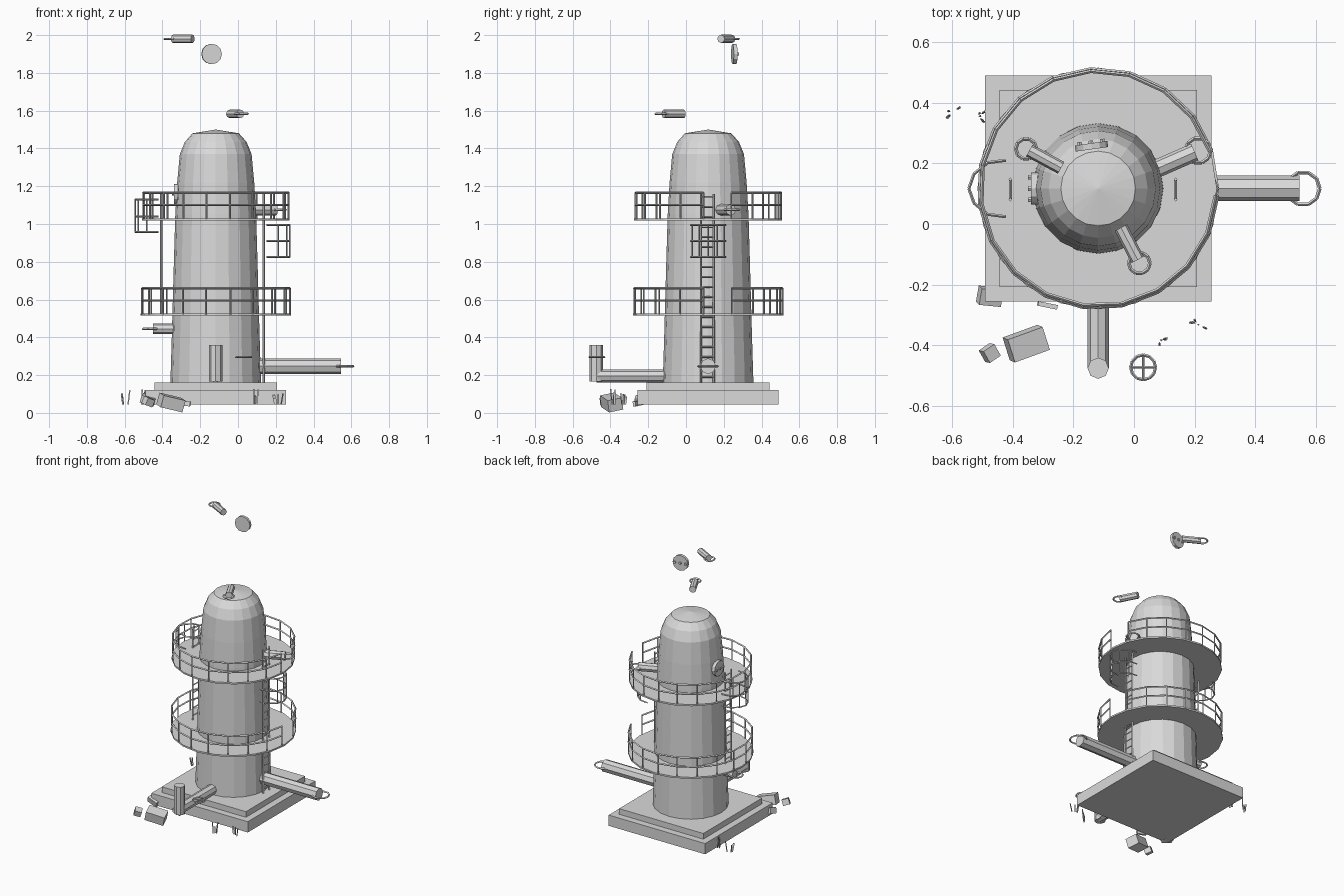
import bpy, bmesh, math, random
from mathutils import Vector, Matrix

random.seed(4)
if "Cube" in bpy.data.objects:
    bpy.data.objects.remove(bpy.data.objects["Cube"])

GREY = (0.7, 0.7, 0.7, 1)
grey = bpy.data.materials.new("light_grey")
grey.use_nodes = True
grey.diffuse_color = GREY
grey.node_tree.nodes["Principled BSDF"].inputs["Base Color"].default_value = GREY

C = Vector((-0.118, 0.117, 0))  # tower axis


def finish(bm, name):
    bmesh.ops.recalc_face_normals(bm, faces=bm.faces)
    mesh = bpy.data.meshes.new(name)
    bm.to_mesh(mesh)
    bm.free()
    mesh.materials.append(grey)
    obj = bpy.data.objects.new(name, mesh)
    bpy.context.collection.objects.link(obj)
    return obj


def add_box(bm, center, size, rot=(0, 0, 0)):
    m = Matrix.LocRotScale(Vector(center), Matrix.Rotation(rot[2], 3, 'Z')
                           @ Matrix.Rotation(rot[1], 3, 'Y')
                           @ Matrix.Rotation(rot[0], 3, 'X'), Vector(size))
    bmesh.ops.create_cube(bm, size=1, matrix=m)


def add_rod(bm, a, b, r, sides=6):
    a, b = Vector(a), Vector(b)
    d = b - a
    m = Matrix.Translation((a + b) / 2) @ d.to_track_quat('Z', 'Y').to_matrix().to_4x4()
    bmesh.ops.create_cone(bm, cap_ends=True, segments=sides, radius1=r, radius2=r,
                          depth=d.length, matrix=m)


def add_path(bm, pts, r, closed=False, sides=4):
    ends = pts[1:] + pts[:1] if closed else pts[1:]
    for a, b in zip(pts, ends):
        add_rod(bm, a, b, r, sides)


def ring_points(center, r, n, start=0.0, sweep=math.tau):
    return [Vector(center) + Vector((r * math.cos(start + sweep * i / n),
                                     r * math.sin(start + sweep * i / n), 0)) for i in range(n)]


# stepped foundation
bm = bmesh.new()
add_box(bm, C + Vector((0, 0, 0.083)), (0.745, 0.745, 0.075))
add_box(bm, C + Vector((0, 0, 0.14)), (0.65, 0.65, 0.04))
finish(bm, "foundation")

# tapered tower with domed shoulder and shallow cone cap
bm = bmesh.new()
profile = [(0.24, 0.16), (0.232, 0.42), (0.222, 0.78), (0.214, 1.05),
           (0.204, 1.22), (0.19, 1.37), (0.163, 1.435), (0.123, 1.48)]
loops = [[bm.verts.new(p) for p in ring_points(C + Vector((0, 0, z)), r, 20)]
         for r, z in profile]
for low, high in zip(loops, loops[1:]):
    for i in range(20):
        j = (i + 1) % 20
        bm.faces.new((low[i], low[j], high[j], high[i]))
bm.faces.new(loops[0])
apex = bm.verts.new(C + Vector((0, 0, 1.5)))
for i in range(20):
    bm.faces.new((loops[-1][i], loops[-1][(i + 1) % 20], apex))
finish(bm, "tower")


# round platforms with railings, open on the ladder side
def platform(name, z, r, height):
    bm = bmesh.new()
    add_rod(bm, C + Vector((0, 0, z - 0.007)), C + Vector((0, 0, z + 0.004)), r + 0.004, 20)
    finish(bm, name + "_platform")
    bm = bmesh.new()
    start, sweep, n = math.radians(18.5), math.radians(338), 18
    posts = [C + Vector((r * math.cos(start + sweep * i / n),
                         r * math.sin(start + sweep * i / n), z)) for i in range(n + 1)]
    for p in posts:
        add_rod(bm, p, p + Vector((0, 0, height)), 0.005, 4)
    for h in (height, height * 0.53):
        add_path(bm, [p + Vector((0, 0, h)) for p in posts], 0.006)
    finish(bm, name + "_railing")


platform("lower", 0.522, 0.394, 0.138)
platform("upper", 1.026, 0.387, 0.14)


# ladders with safety cages
def ladder(name, x, z0, z1, side, hoops):
    bm = bmesh.new()
    ya, yb = 0.08, 0.147
    for y in (ya, yb):
        add_rod(bm, (x, y, z0), (x, y, z1), 0.006, 4)
    z = z0 + 0.03
    while z < z1:
        add_rod(bm, (x, ya, z), (x, yb, z), 0.005, 4)
        z += 0.053
    finish(bm, name + "_ladder")
    bm = bmesh.new()
    shape = [(0.015, -0.093), (0.075, -0.085), (0.12, -0.048), (0.137, 0),
             (0.12, 0.048), (0.075, 0.085), (0.015, 0.093)]
    pts = [Vector((x + side * dx, C.y + dy, 0)) for dx, dy in shape]
    for h in hoops:
        add_path(bm, [p + Vector((0, 0, h)) for p in pts], 0.005)
    for p in pts[1:-1]:
        add_rod(bm, p + Vector((0, 0, hoops[0])), p + Vector((0, 0, hoops[-1])), 0.004, 4)
    finish(bm, name + "_ladder_cage")


ladder("left", 0.137, 0.16, 1.16, 1, (0.825, 0.91, 0.995))
ladder("right", -0.407, 0.525, 1.16, -1, (0.957, 1.04, 1.13))


# pipes ending in flat hand rings
def ringed_pipe(name, a, b, r, ring_r):
    bm = bmesh.new()
    add_rod(bm, a, b, r, 8)
    out = (Vector(b) - Vector(a)).normalized()
    center = Vector(b) + out * 0.012
    add_path(bm, ring_points(center, ring_r, 10), 0.006, closed=True)
    finish(bm, name)


ringed_pipe("long_side_pipe", (0, 0.117, 0.247), (0.545, 0.117, 0.247), 0.042, 0.055)
ringed_pipe("loose_pipe_top", (-0.24, 0.185, 1.98), (-0.345, 0.242, 1.98), 0.022, 0.034)
ringed_pipe("loose_pipe_middle", (-0.043, -0.012, 1.583), (0.012, -0.118, 1.583), 0.023, 0.035)
ringed_pipe("upper_platform_pipe", (0.07, 0.18, 1.075), (0.2, 0.237, 1.075), 0.03, 0.042)
ringed_pipe("lower_side_pipe", (-0.3, 0.10, 0.445), (-0.45, 0.105, 0.445), 0.028, 0.042)

# front elbow pipe
bm = bmesh.new()
add_rod(bm, (C.x, 0, 0.195), (C.x, -0.475, 0.195), 0.035, 8)
add_rod(bm, (C.x, -0.475, 0.165), (C.x, -0.475, 0.36), 0.035, 8)
finish(bm, "front_elbow_pipe")

# spoked hand wheel
bm = bmesh.new()
hub = Vector((0.03, -0.472, 0.295))
add_path(bm, ring_points(hub, 0.041, 12), 0.005, closed=True)
for d in (Vector((0.041, 0, 0)), Vector((0, 0.041, 0))):
    add_rod(bm, hub - d, hub + d, 0.004, 4)
finish(bm, "hand_wheel")


# round hatches with three lugs on the outer face
def hatch(name, center, normal, r, thick):
    bm = bmesh.new()
    c, n = Vector(center), Vector(normal).normalized()
    side = n.cross(Vector((0, 0, 1)))
    add_rod(bm, c - n * thick / 2, c + n * thick / 2, r, 12)
    for k in (-0.7, 0, 0.7):
        p = c + side * r * k
        add_rod(bm, p, p + n * (thick / 2 + 0.009), 0.009, 6)
    finish(bm, name)


hatch("tower_hatch", (-0.328, 0.117, 1.16), (-1, 0, 0), 0.053, 0.024)
hatch("loose_hatch", (-0.14, 0.256, 1.9), (-0.14, 1, 0), 0.054, 0.02)

# rubble blocks
bm = bmesh.new()
add_box(bm, (-0.355, -0.394, 0.055), (0.125, 0.08, 0.065), (0.2, 0.22, 0.35))
add_box(bm, (-0.475, -0.425, 0.06), (0.045, 0.045, 0.04), (0.3, 0.3, 0.6))
add_box(bm, (-0.475, -0.238, 0.07), (0.075, 0.055, 0.04), (0.25, 0.3, -0.1))
add_box(bm, (-0.285, -0.268, 0.05), (0.065, 0.015, 0.025), (0, 0.1, -0.2))
finish(bm, "rubble")

# grass tufts
bm = bmesh.new()
for x, y in ((-0.597, 0.37), (-0.515, 0.355), (0.085, -0.38), (0.21, -0.33)):
    for _ in range(5):
        dx, dy = random.uniform(-0.018, 0.018), random.uniform(-0.015, 0.015)
        base = Vector((x + dx, y + dy, 0.045))
        tip = base + Vector((dx * 0.6, dy * 0.6, random.uniform(0.04, 0.085)))
        add_rod(bm, base, tip, 0.004, 3)
finish(bm, "grass_tufts")
